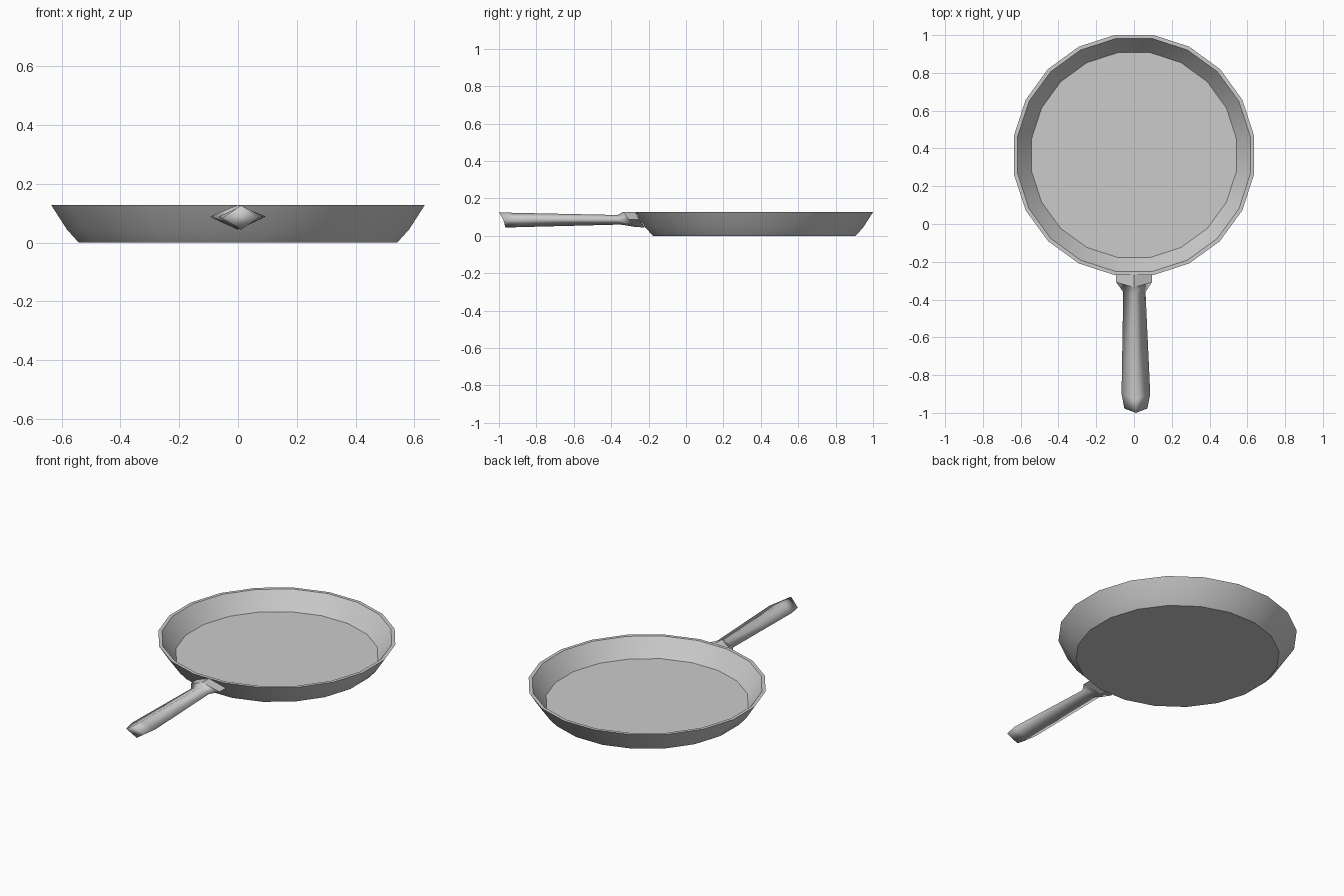
import bpy, bmesh
from math import sin, cos, pi, radians

if "Cube" in bpy.data.objects:
    bpy.data.objects.remove(bpy.data.objects["Cube"])

SIDES = 20
PAN_Y = 0.365


def make_object(name, rings, cap_start, cap_end, smooth_angle):
    """Bridge equal-sized vertex rings, capping the chosen ends."""
    bm = bmesh.new()
    loops = [[bm.verts.new(p) for p in ring] for ring in rings]
    n = len(loops[0])
    for a, b in zip(loops, loops[1:]):
        for i in range(n):
            j = (i + 1) % n
            bm.faces.new((a[i], a[j], b[j], b[i]))
    if cap_start:
        bm.faces.new(loops[0][::-1])
    if cap_end:
        bm.faces.new(loops[-1])
    mesh = bpy.data.meshes.new(name)
    bm.to_mesh(mesh)
    bm.free()
    obj = bpy.data.objects.new(name, mesh)
    bpy.context.collection.objects.link(obj)
    bpy.ops.object.select_all(action='DESELECT')
    obj.select_set(True)
    bpy.context.view_layer.objects.active = obj
    bpy.ops.object.shade_smooth_by_angle(angle=radians(smooth_angle))
    return obj


def circle(r, z):
    step = 2 * pi / SIDES
    return [(r * cos((i + 0.5) * step), PAN_Y + r * sin((i + 0.5) * step), z)
            for i in range(SIDES)]


def diamond(cx, half_w, y_side, y_top, y_bottom, z_side, z_top, z_bottom):
    return [(cx - half_w, y_side, z_side), (cx, y_bottom, z_bottom),
            (cx + half_w, y_side, z_side), (cx, y_top, z_top)]


# Pan: outer bottom, flared wall, flat rim, inner wall, floor
pan_profile = [(0.549, 0.0), (0.590, 0.045), (0.644, 0.128),
               (0.624, 0.128), (0.577, 0.064), (0.549, 0.028)]
make_object("pan_bowl", [circle(r, z) for r, z in pan_profile], True, True, 30)

# Collar: creased diamond block set against the wall
collar = [
    (0.0, 0.095, -0.250, -0.272, -0.220, 0.088, 0.128, 0.044),
    (0.0, 0.095, -0.308, -0.335, -0.275, 0.088, 0.128, 0.048),
]
make_object("handle_collar", [diamond(*s) for s in collar], True, False, 30)

# Grip: neck, widening shaft and slanted end, smooth all round
grip = [
    collar[1],
    (0.002, 0.059, -0.360, -0.365, -0.350, 0.086, 0.111, 0.060),
    (0.010, 0.076, -0.900, -0.930, -0.900, 0.088, 0.123, 0.046),
    (0.010, 0.061, -0.977, -1.000, -0.965, 0.086, 0.126, 0.043),
]
make_object("handle_grip", [diamond(*s) for s in grip], False, True, 175)
